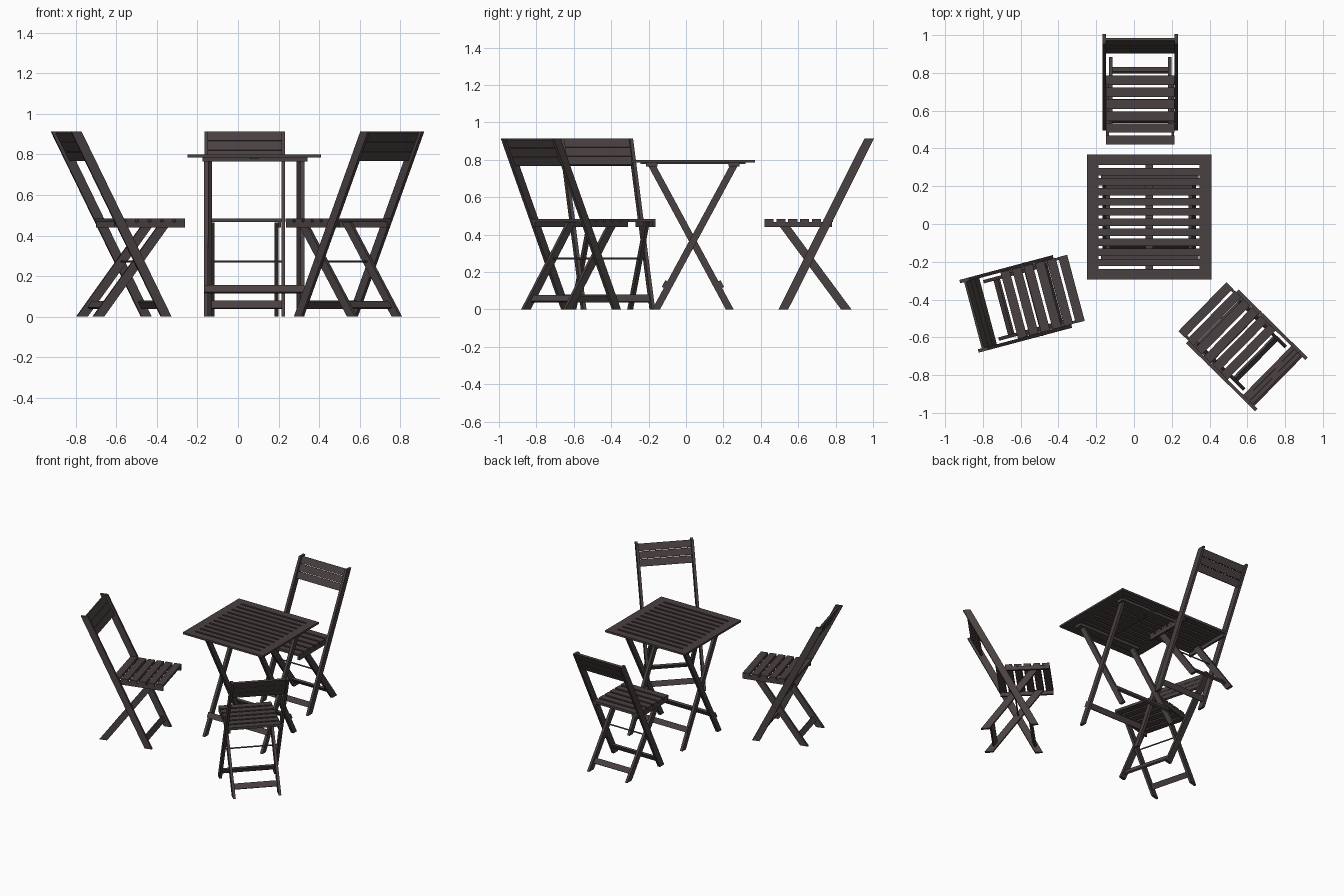
import bpy, bmesh, math
from mathutils import Matrix, Vector

if "Cube" in bpy.data.objects:
    bpy.data.objects.remove(bpy.data.objects["Cube"])


def material(name, col):
    m = bpy.data.materials.new(name)
    m.diffuse_color = (*col, 1)
    m.use_nodes = True
    m.node_tree.nodes["Principled BSDF"].inputs["Base Color"].default_value = m.diffuse_color
    return m


WOOD = material("dark brown wood", (0.068, 0.052, 0.052))
METAL = material("dark grey metal", (0.075, 0.075, 0.08))


def finish(name, bm, mat, place):
    bmesh.ops.recalc_face_normals(bm, faces=bm.faces)
    me = bpy.data.meshes.new(name)
    bm.to_mesh(me)
    bm.free()
    me.materials.append(mat)
    ob = bpy.data.objects.new(name, me)
    ob.matrix_world = place
    bpy.context.collection.objects.link(ob)
    return ob


def box(name, x, y, z, place, tilt=0.0):
    """Box from (min, max) ranges, optionally tilted about its own x axis."""
    bm = bmesh.new()
    size = [r[1] - r[0] for r in (x, y, z)]
    mid = Vector([(r[0] + r[1]) / 2 for r in (x, y, z)])
    m = Matrix.Translation(mid) @ Matrix.Rotation(tilt, 4, 'X') @ Matrix.Diagonal((*size, 1))
    bmesh.ops.create_cube(bm, size=1, matrix=m)
    return finish(name, bm, WOOD, place)


def leg(name, x, thick, bottom, top, width, place):
    """Slanted leg in the yz plane with level ends."""
    bm = bmesh.new()
    w = width / 2
    prof = [(bottom[0] - w, bottom[1]), (bottom[0] + w, bottom[1]),
            (top[0] + w, top[1]), (top[0] - w, top[1])]
    face = bm.faces.new([bm.verts.new((x - thick / 2, *p)) for p in prof])
    ext = bmesh.ops.extrude_face_region(bm, geom=[face])
    bmesh.ops.translate(bm, vec=(thick, 0, 0),
                        verts=[v for v in ext['geom'] if isinstance(v, bmesh.types.BMVert)])
    return finish(name, bm, WOOD, place)


def rod(name, half, y, z, r, place):
    bm = bmesh.new()
    m = Matrix.Translation((0, y, z)) @ Matrix.Rotation(math.pi / 2, 4, 'Y')
    bmesh.ops.create_cone(bm, cap_ends=True, segments=10, radius1=r, radius2=r,
                          depth=2 * half, matrix=m)
    return finish(name, bm, METAL, place)


def chair(label, loc, angle):
    P = Matrix.Translation((*loc, 0)) @ Matrix.Rotation(math.radians(angle), 4, 'Z')
    n = lambda part: label + " " + part
    slope = 0.503
    lean = -math.atan(slope)
    y_long = lambda z: -0.18 + slope * z
    y_short = lambda z: 0.157 - 0.74 * z
    for s in (-1, 1):
        # long legs carry the backrest, short legs cross inside them
        leg(n("long_leg"), s * 0.19, 0.018, (y_long(0), 0), (y_long(0.914), 0.914), 0.052, P)
        leg(n("short_leg"), s * 0.157, 0.018, (y_short(0), 0), (y_short(0.465), 0.465), 0.056, P)
        box(n("seat_rail"), sorted((s * 0.166, s * 0.180)), (-0.28, 0.08), (0.44, 0.468), P)
    # seat slats
    for i in range(6):
        y = -0.28 + i * 0.0632
        box(n("seat_slat"), (-0.181, 0.181), (y, y + 0.049), (0.467, 0.485), P)
    # backrest slats between the long legs
    for i in range(3):
        z = 0.793 + i * 0.0475
        y = y_long(z)
        box(n("back_slat"), (-0.182, 0.182), (y - 0.007, y + 0.007), (z - 0.025, z + 0.025), P, lean)
    # bottom stretchers and pivot rod
    z = 0.058
    for part, y, half, t in (("long_leg_stretcher", y_long(z), 0.182, lean),
                             ("short_leg_stretcher", y_short(z), 0.15, math.atan(0.74))):
        box(n(part), (-half, half), (y - 0.007, y + 0.007), (z - 0.02, z + 0.02), P, t)
    rod(n("pivot_rod"), 0.2, y_long(0.272), 0.272, 0.005, P)


# three folding chairs around the table
chair("back chair", (0.033, 0.70), 0)
chair("left chair", (-0.578, -0.41), 104.9)
chair("right chair", (0.562, -0.634), -134.5)

# folding table
T = Matrix.Translation((0.08, 0.037, 0))
for s in (-1, 1):
    box("table_end_board", sorted((s * 0.268, s * 0.33)), (-0.331, 0.331), (0.785, 0.799), T)
    box("table_edge_board", (-0.27, 0.27), sorted((s * 0.275, s * 0.331)), (0.785, 0.799), T)
    box("table_cleat", (-0.255, 0.262), sorted((s * 0.19 + 0.0, s * 0.25)), (0.765, 0.786), T)
for i in range(10):
    y = (i - 4.5) * 0.0535
    box("table_slat", (-0.27, 0.27), (y - 0.0197, y + 0.0197), (0.785, 0.799), T)
box("table_centre_batten", (-0.02, 0.02), (-0.28, 0.28), (0.778, 0.786), T)

# crossed table legs with a stretcher on each pair
for d, half in ((1, 0.238), (-1, 0.218)):
    foot, head = -d * 0.197, d * 0.222
    for s in (-1, 1):
        leg("table_leg", s * half, 0.02, (foot, 0), (head, 0.775), 0.042, T)
    k = (head - foot) / 0.775
    z = 0.135
    y = foot + k * z - d * 0.026
    box("table_stretcher", (-half - 0.01, half + 0.01), (y - 0.008, y + 0.008),
        (z - 0.02, z + 0.02), T, -math.atan(k))
